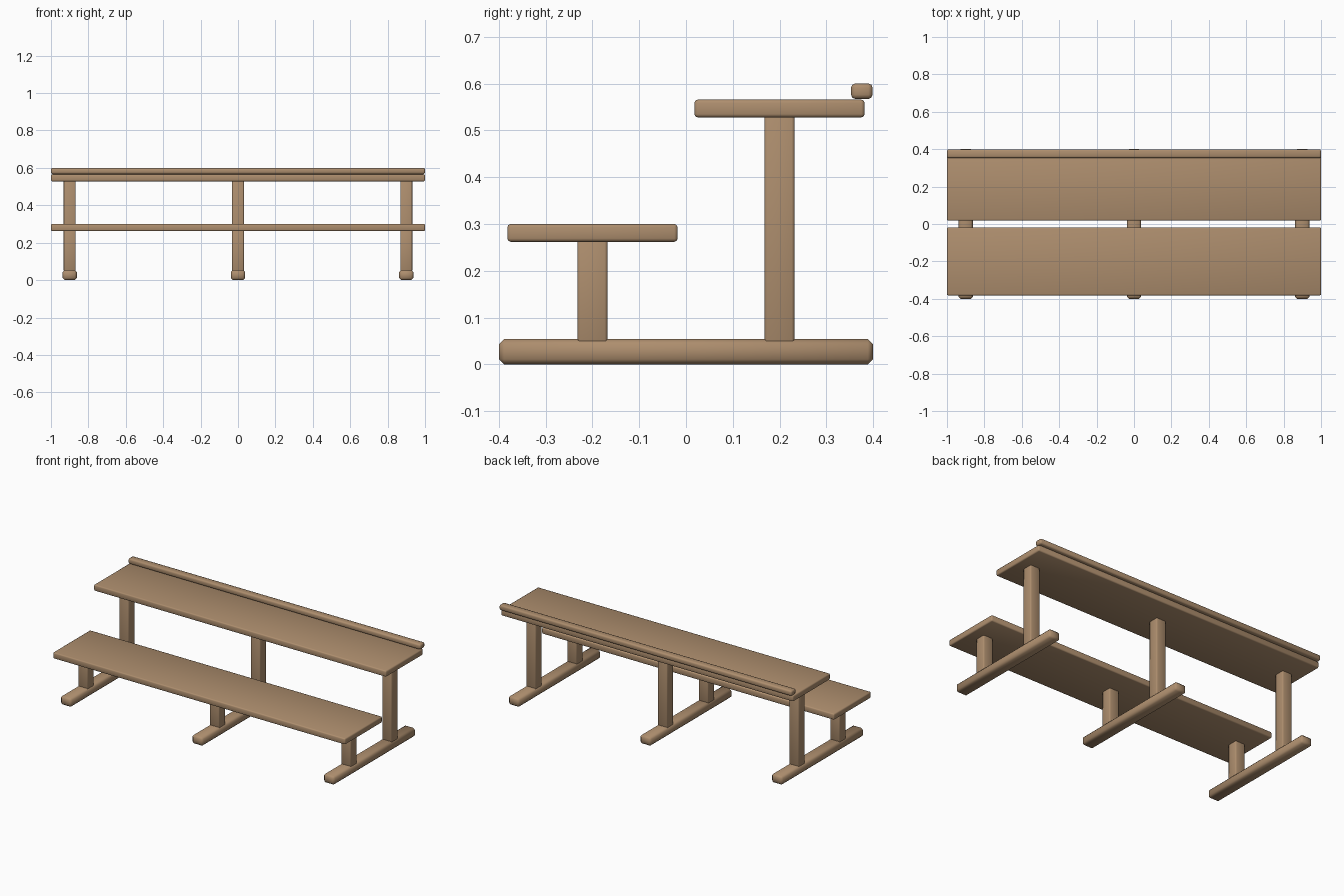
import bpy
import math

if "Cube" in bpy.data.objects:
    bpy.data.objects.remove(bpy.data.objects["Cube"], do_unlink=True)

wood = bpy.data.materials.new("light_wood")
wood.use_nodes = True
colour = (0.42, 0.27, 0.155, 1)
wood.diffuse_color = colour
bsdf = wood.node_tree.nodes["Principled BSDF"]
bsdf.inputs["Base Color"].default_value = colour
bsdf.inputs["Roughness"].default_value = 0.8


def beam(name, centre, size, bevel, segments=2):
    """Box with eased edges."""
    bpy.ops.mesh.primitive_cube_add(size=1, location=centre)
    ob = bpy.context.object
    ob.name = name
    ob.scale = size
    bpy.ops.object.transform_apply(location=False, rotation=False, scale=True)
    mod = ob.modifiers.new("eased_edges", "BEVEL")
    mod.width = bevel
    mod.segments = segments
    bpy.ops.object.modifier_apply(modifier=mod.name)
    bpy.ops.object.shade_smooth_by_angle(angle=math.radians(50))
    ob.data.materials.append(wood)
    return ob


# Seat and desk boards, with the stop rail along the back edge
beam("seat_board", (0, -0.2, 0.281), (2, 0.364, 0.038), 0.007)
beam("desk_board", (0, 0.2, 0.547), (2, 0.364, 0.038), 0.007)
beam("back_rail", (0, 0.376, 0.584), (2, 0.046, 0.033), 0.009)

# Three trestles: a floor foot carrying a short and a tall post
for side, x in (("right", -0.9), ("middle", 0), ("left", 0.9)):
    beam(side + "_foot", (x, 0, 0.027), (0.076, 0.8, 0.054), 0.011, 1)
    for part, y, top in (("seat_post", -0.2, 0.27), ("desk_post", 0.2, 0.535)):
        beam(f"{side}_{part}", (x, y, (top + 0.045) / 2),
             (0.064, 0.064, top - 0.045), 0.006)
